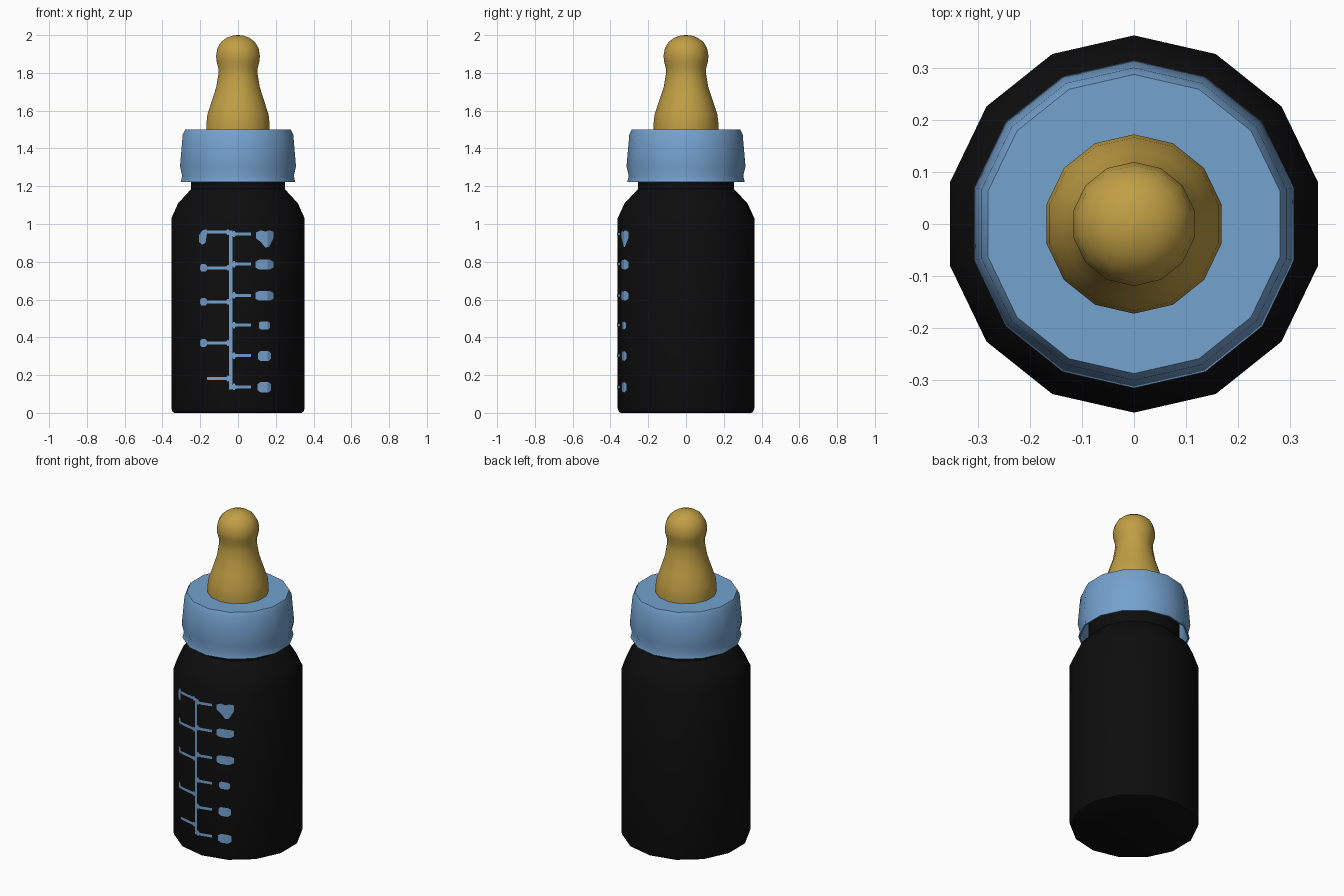
import bpy, bmesh, math

if "Cube" in bpy.data.objects:
    bpy.data.objects.remove(bpy.data.objects["Cube"])

N = 14                      # sides of every turned part
BODY_R = 0.362


def material(name, rgb):
    m = bpy.data.materials.new(name)
    m.diffuse_color = (*rgb, 1)
    m.use_nodes = True
    m.node_tree.nodes["Principled BSDF"].inputs["Base Color"].default_value = m.diffuse_color
    return m


BLACK = material("black", (0.004, 0.004, 0.004))
BLUE = material("soft blue", (0.175, 0.36, 0.62))
GOLD = material("amber", (0.53, 0.345, 0.058))


def finish(name, bm, mat, smooth=True):
    me = bpy.data.meshes.new(name)
    bm.to_mesh(me)
    bm.free()
    ob = bpy.data.objects.new(name, me)
    bpy.context.collection.objects.link(ob)
    me.materials.append(mat)
    if smooth:
        bpy.ops.object.select_all(action='DESELECT')
        ob.select_set(True)
        bpy.context.view_layer.objects.active = ob
        bpy.ops.object.shade_smooth_by_angle(angle=math.radians(32))
    return ob


def lathe(name, profile, mat):
    """Turn a (radius, height) profile about z, closing both ends."""
    bm = bmesh.new()
    rings = [[bm.verts.new((r * math.sin(2 * math.pi * i / N),
                            r * math.cos(2 * math.pi * i / N), z))
              for i in range(N)] for r, z in profile]
    for a, b in zip(rings, rings[1:]):
        for i in range(N):
            j = (i + 1) % N
            bm.faces.new((a[i], a[j], b[j], b[i]))
    bm.faces.new(rings[0])
    bm.faces.new(rings[-1])
    bmesh.ops.recalc_face_normals(bm, faces=bm.faces)
    return finish(name, bm, mat)


# Bottle with sloped shoulder and neck
lathe("bottle", [(0.345, 0), (0.356, 0.006), (BODY_R, 0.025), (BODY_R, 1.03),
                 (0.325, 1.11), (0.254, 1.185), (0.254, 1.46)], BLACK)

# Screw collar, hollow underneath, with a flared lower lip
lathe("collar", [(0.20, 1.46), (0.275, 1.46), (0.295, 1.30), (0.290, 1.255),
                 (0.302, 1.222), (0.311, 1.222), (0.303, 1.255),
                 (0.315, 1.305), (0.300, 1.475), (0.287, 1.50),
                 (0.14, 1.50)], BLUE)

# Teat
lathe("teat", [(0.172, 1.47), (0.172, 1.53), (0.166, 1.58), (0.141, 1.655),
               (0.118, 1.725), (0.107, 1.79), (0.107, 1.825), (0.116, 1.86),
               (0.119, 1.89), (0.112, 1.93), (0.092, 1.964), (0.062, 1.986),
               (0.030, 1.997), (0.004, 2.0)], GOLD)

# Printed measuring scale: thin strips lying on the front facets
SEAMS = [BODY_R * math.sin(2 * math.pi * k / N) for k in range(-2, 3)]
DEPTH = [-BODY_R * math.cos(2 * math.pi * k / N) for k in range(-2, 3)]
scale_bm = bmesh.new()


def front_y(x):
    for k in range(4):
        if x <= SEAMS[k + 1]:
            t = (x - SEAMS[k]) / (SEAMS[k + 1] - SEAMS[k])
            return DEPTH[k] + t * (DEPTH[k + 1] - DEPTH[k]) - 0.003


def strip(cols):
    """cols: (x, low z, high z) left to right; extra columns go in at seams."""
    out = [cols[0]]
    for a, b in zip(cols, cols[1:]):
        for s in SEAMS:
            if a[0] < s < b[0]:
                t = (s - a[0]) / (b[0] - a[0])
                out.append((s, a[1] + t * (b[1] - a[1]), a[2] + t * (b[2] - a[2])))
        out.append(b)
    v = [[scale_bm.verts.new((x, front_y(x), z)) for z in (lo, hi)]
         for x, lo, hi in out]
    for p, q in zip(v, v[1:]):
        scale_bm.faces.new((p[0], q[0], q[1], p[1]))


def bar(x0, x1, z, h):
    strip([(x0, z - h, z + h), (x1, z - h, z + h)])


def dab(x0, x1, z, h):
    c = (x1 - x0) * 0.2
    strip([(x0, z - h * 0.6, z + h * 0.6), (x0 + c, z - h, z + h),
           (x1 - c, z - h, z + h), (x1, z - h * 0.6, z + h * 0.6)])


bar(-0.047, -0.028, 0.545, 0.42)                       # upright line
for z in (0.957, 0.768, 0.588, 0.37, 0.182):           # left ticks
    bar(-0.165, -0.047, z, 0.008)
    dab(-0.06, -0.047, z, 0.015)
    if z > 0.9:
        strip([(-0.207, 0.905, 0.94), (-0.19, 0.89, 0.965),
               (-0.172, 0.90, 0.972), (-0.165, 0.945, 0.97)])
    elif z > 0.3:
        dab(-0.2, -0.165, z, 0.02)
for z, w, h in ((0.947, 0, 0), (0.787, 0.047, 0.026), (0.622, 0.047, 0.026),
                (0.465, 0.03, 0.022), (0.303, 0.034, 0.027),
                (0.138, 0.036, 0.027)):                # right ticks and dabs
    bar(-0.028, 0.068, z, 0.008)
    dab(-0.028, -0.014, z, 0.017)
    if w:
        dab(0.14 - w, 0.14 + w, z - 0.002, h)
    else:
        strip([(0.094, 0.925, 0.955), (0.12, 0.905, 0.967), (0.145, 0.875, 0.96),
               (0.165, 0.88, 0.967), (0.187, 0.925, 0.96)])
finish("measuring_scale", scale_bm, BLUE, smooth=False)
